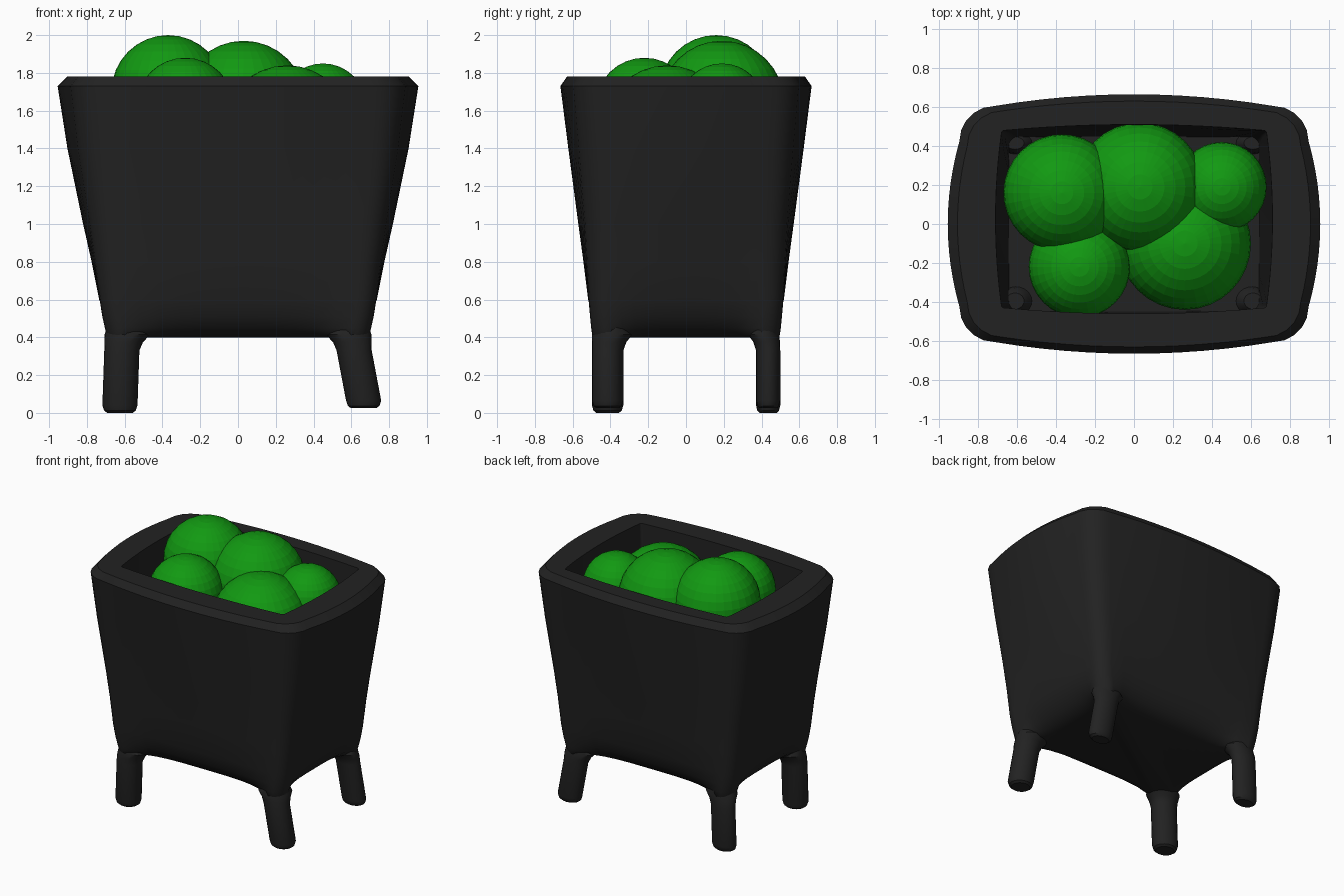
import bpy, bmesh, math
from mathutils import Vector

if "Cube" in bpy.data.objects:
    bpy.data.objects.remove(bpy.data.objects["Cube"])


def material(name, rgb):
    m = bpy.data.materials.new(name)
    m.diffuse_color = (*rgb, 1)
    m.use_nodes = True
    m.node_tree.nodes["Principled BSDF"].inputs["Base Color"].default_value = m.diffuse_color
    return m


DARK = material("charcoal", (0.016, 0.016, 0.016))
GREEN = material("leaf green", (0.006, 0.32, 0.006))


def loft(name, rings, mat):
    """Skin a list of equal-length closed rings and cap both ends."""
    bm = bmesh.new()
    vr = [[bm.verts.new(p) for p in ring] for ring in rings]
    n = len(vr[0])
    for a, b in zip(vr, vr[1:]):
        for i in range(n):
            j = (i + 1) % n
            bm.faces.new((a[i], a[j], b[j], b[i]))
    bm.faces.new(vr[0][::-1])
    bm.faces.new(vr[-1])
    bmesh.ops.recalc_face_normals(bm, faces=bm.faces)
    me = bpy.data.meshes.new(name)
    bm.to_mesh(me)
    bm.free()
    me.materials.append(mat)
    ob = bpy.data.objects.new(name, me)
    bpy.context.collection.objects.link(ob)
    bpy.ops.object.select_all(action='DESELECT')
    bpy.context.view_layer.objects.active = ob
    ob.select_set(True)
    bpy.ops.object.shade_smooth_by_angle(angle=math.radians(32))
    return ob


def section(z, hx, hy, r, bulge, cy=0.0):
    """Rounded rectangle whose sides bow outwards (or inwards if bulge < 0)."""
    corners = [(hx - r, hy - r), (r - hx, hy - r), (r - hx, r - hy), (hx - r, r - hy)]
    power = 2 if bulge > 0 else 4
    pts = []
    for k in range(4):
        a0 = k * math.pi / 2
        c = Vector(corners[k])
        for s in range(6):
            a = a0 + s * math.pi / 10
            pts.append(c + r * Vector((math.cos(a), math.sin(a))))
        out = Vector((math.cos(a0 + math.pi / 2), math.sin(a0 + math.pi / 2)))
        p, q = pts[-1], Vector(corners[(k + 1) % 4]) + r * out
        for s in range(1, 12):
            t = s / 12
            pts.append(p.lerp(q, t) + out * bulge * (1 - abs(2 * t - 1) ** power))
    return [(p.x, p.y + cy, z) for p in pts]


# planter body: underside, flared outside, rim, then hollow inside down to its floor
body = [
    (0.40, 0.69, 0.49, 0.09, -0.15), (0.415, 0.697, 0.497, 0.10, -0.10),
    (0.45, 0.705, 0.502, 0.10, -0.055), (0.51, 0.718, 0.508, 0.10, -0.02),
    (0.60, 0.732, 0.515, 0.10, 0.003), (0.80, 0.76, 0.528, 0.12, 0.015),
    (1.00, 0.79, 0.54, 0.13, 0.03), (1.40, 0.855, 0.575, 0.16, 0.048),
    (1.73, 0.895, 0.605, 0.18, 0.06), (1.78, 0.855, 0.58, 0.18, 0.05),
    (1.78, 0.68, 0.455, 0.015, 0.03, 0.025), (1.10, 0.66, 0.455, 0.03, 0.02, 0.015),
    (0.50, 0.64, 0.445, 0.05, 0.003),
]
loft("planter_body", [section(*row) for row in body], DARK)


# legs: slightly splayed, flaring into the underside, rounded top inside the planter
def leg(name, sx, foot_x, y, ry, foot_z):
    sy = math.copysign(1, y)
    rows = [  # z, x centre, y inward shift, radius scale
        (foot_z, foot_x, 0, 0.72), (foot_z + 0.012, foot_x, 0, 0.9),
        (foot_z + 0.04, foot_x, 0, 1.0), (0.33, 0.615, 0, 1.0),
        (0.375, 0.605, 0.008, 1.1), (0.415, 0.585, 0.025, 1.3),
        (0.46, 0.60, 0.02, 1.0), (0.53, 0.61, 0.02, 0.8), (0.56, 0.61, 0.02, 0.5)]
    rings = []
    for z, x, dy, s in rows:
        rings.append([(sx * x + 0.093 * s * math.cos(a), y - sy * dy + ry * s * math.sin(a), z)
                      for a in (i * math.tau / 20 for i in range(20))])
    loft(name, rings, DARK)


for side, sx, foot_x, foot_z in (("left", -1, 0.625, 0.0), ("right", 1, 0.665, 0.025)):
    leg(f"front_{side}_leg", sx, foot_x, -0.415, 0.083, foot_z)
    leg(f"back_{side}_leg", sx, foot_x, 0.435, 0.064, foot_z)

# round bushes
bushes = [(-0.37, 0.16, 1.70, 0.30), (0.03, 0.19, 1.64, 0.33), (-0.28, -0.22, 1.62, 0.26),
          (0.26, -0.10, 1.50, 0.34), (0.45, 0.19, 1.62, 0.23)]
for i, (x, y, z, r) in enumerate(bushes, 1):
    bpy.ops.mesh.primitive_uv_sphere_add(segments=32, ring_count=16, radius=r, location=(x, y, z))
    ob = bpy.context.object
    ob.name = f"bush_{i}"
    ob.data.materials.append(GREEN)
